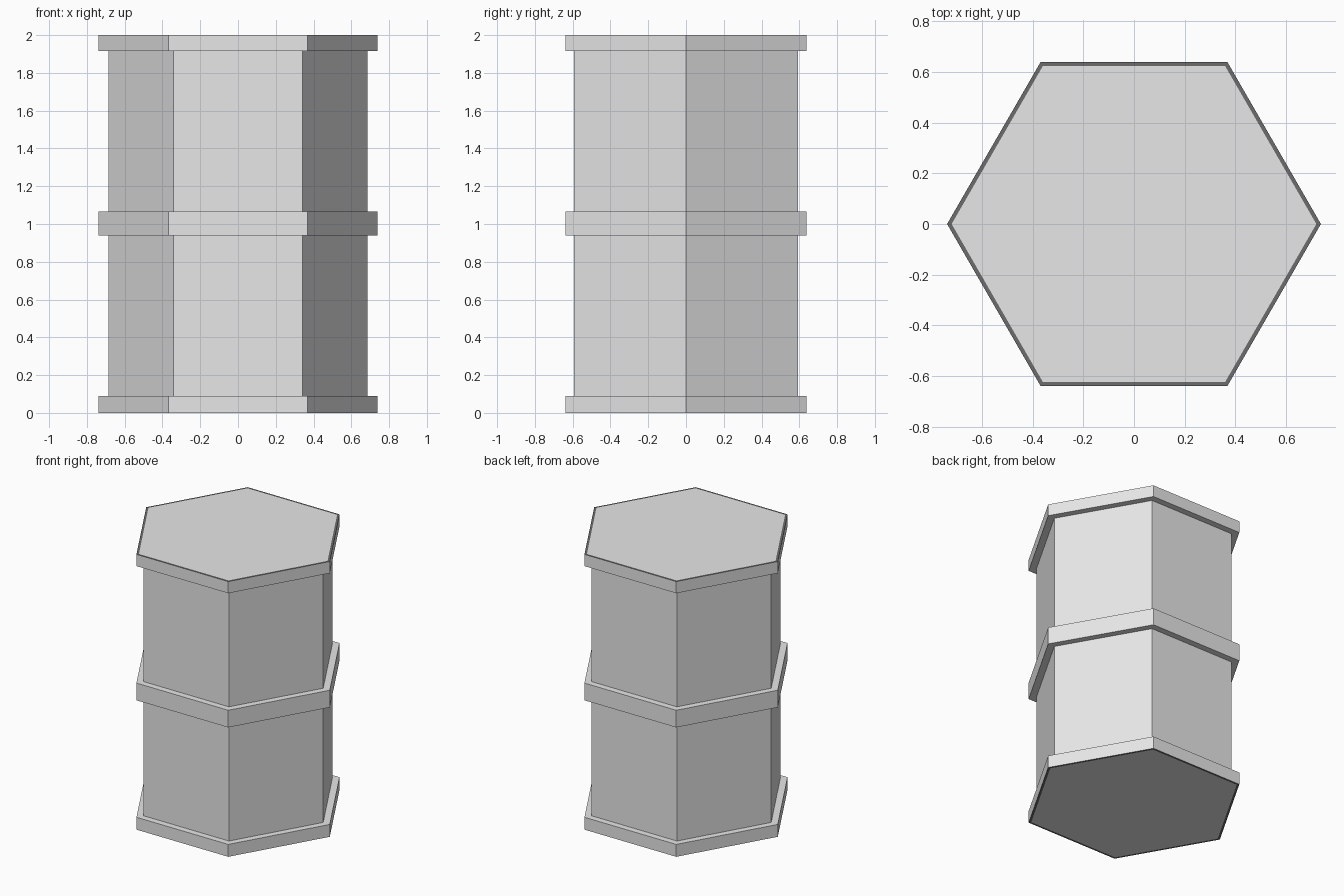
import bpy, bmesh, math

if "Cube" in bpy.data.objects:
    bpy.data.objects.remove(bpy.data.objects["Cube"])


def material(name, value):
    m = bpy.data.materials.new(name)
    m.diffuse_color = (value, value, value, 1)
    m.use_nodes = True
    m.node_tree.nodes["Principled BSDF"].inputs["Base Color"].default_value = m.diffuse_color
    return m


light = material("light_grey", 0.8)
dark = material("dark_grey", 0.15)


def hex_prism(name, radius, z0, z1, rim_dir=0):
    """Flat-sided hexagonal prism; rim_dir = +1/-1 adds a dark rim to that end."""
    bm = bmesh.new()
    ring = [(radius * math.cos(i * math.pi / 3), radius * math.sin(i * math.pi / 3))
            for i in range(6)]
    low = [bm.verts.new((x, y, z0)) for x, y in ring]
    high = [bm.verts.new((x, y, z1)) for x, y in ring]
    bm.faces.new(low[::-1])
    bm.faces.new(high)
    for i in range(6):
        j = (i + 1) % 6
        bm.faces.new((low[i], low[j], high[j], high[i]))
    bm.normal_update()
    if rim_dir:
        end = [f for f in bm.faces if f.normal.z * rim_dir > 0.9]
        rim = bmesh.ops.inset_region(bm, faces=end, thickness=0.018, depth=0)
        for f in rim["faces"]:
            f.material_index = 1
    me = bpy.data.meshes.new(name)
    bm.to_mesh(me)
    bm.free()
    me.materials.append(light)
    me.materials.append(dark)
    ob = bpy.data.objects.new(name, me)
    bpy.context.collection.objects.link(ob)
    return ob


# Column body, running inside the three bands
hex_prism("body", 0.685, 0.05, 1.95)

# Bands; the end bands carry a dark rim around their cap
hex_prism("bottom_band", 0.738, 0.0, 0.09, -1)
hex_prism("middle_band", 0.738, 0.94, 1.065)
hex_prism("top_band", 0.738, 1.915, 2.0, 1)
